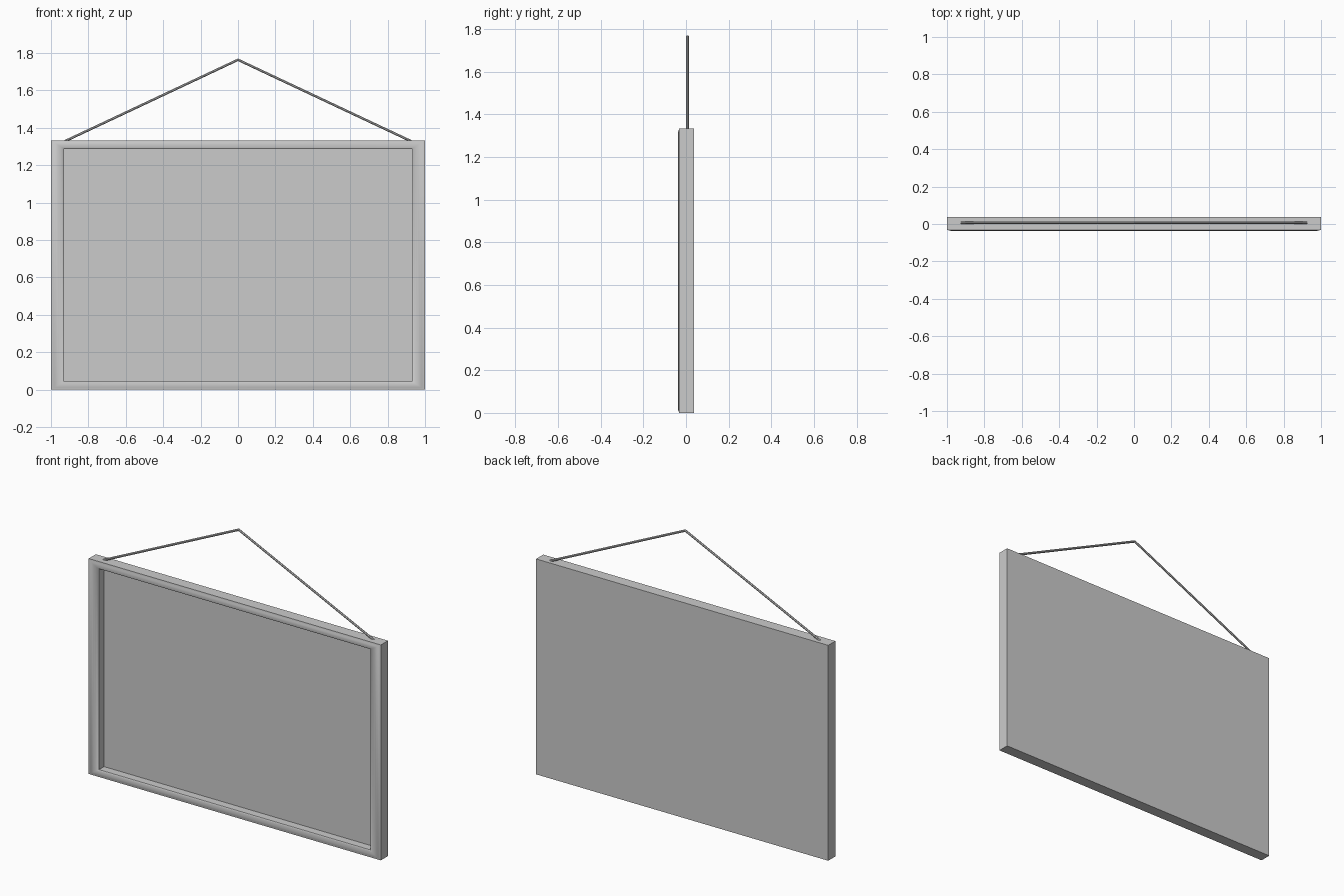
import bpy, bmesh, math
from mathutils import Vector

if "Cube" in bpy.data.objects:
    bpy.data.objects.remove(bpy.data.objects["Cube"])

W, H = 1.0, 1.333          # half width, height
BX, BZ = 0.07, 0.045       # border width at the sides / top and bottom
BACK, PANEL = 0.038, 0.018


def add_object(name, bm, smooth=True):
    bmesh.ops.recalc_face_normals(bm, faces=bm.faces)
    mesh = bpy.data.meshes.new(name)
    bm.to_mesh(mesh)
    bm.free()
    ob = bpy.data.objects.new(name, mesh)
    bpy.context.collection.objects.link(ob)
    if smooth:
        bpy.ops.object.select_all(action='DESELECT')
        ob.select_set(True)
        bpy.context.view_layer.objects.active = ob
        bpy.ops.object.shade_smooth_by_angle(angle=math.radians(30))
    return ob


# board frame: rectangular loops along a moulded profile (inset fraction, y)
profile = [(0, BACK), (0, -0.032), (0.1, -0.033), (0.22, -0.0355),
           (0.36, -0.038), (0.55, -0.0385), (0.74, -0.0375),
           (0.9, -0.035), (1, -0.031), (1, PANEL)]
bm = bmesh.new()
loops = []
for t, y in profile:
    x, z = W - BX * t, BZ * t
    loops.append([bm.verts.new(c) for c in
                  ((-x, y, z), (x, y, z), (x, y, H - z), (-x, y, H - z))])
for a, b in zip(loops, loops[1:]):
    for i in range(4):
        j = (i + 1) % 4
        bm.faces.new((a[i], a[j], b[j], b[i]))
bm.faces.new(loops[0])     # flat back
bm.faces.new(loops[-1])    # recessed writing surface
add_object("board_frame", bm)

# hanging cord: octagonal tube bent over the peak, mitred at the middle
R, CY = 0.007, 0.007
foot, peak = Vector((0.925, CY, 1.329)), Vector((0, CY, 1.764))
d = (peak - foot).normalized()
across = Vector((-d.z, 0, d.x))
if across.z < 0:
    across.negate()
bm = bmesh.new()
rings = []
for side in (1, 0, -1):
    ring = []
    for k in range(8):
        a = k * math.tau / 8 + math.tau / 16
        if side:
            p = foot + across * R * math.cos(a) + Vector((0, R * math.sin(a), 0))
            p.x *= side
        else:
            p = peak + Vector((0, R * math.sin(a), R * math.cos(a) / abs(d.x)))
        ring.append(bm.verts.new(p))
    rings.append(ring)
for a, b in zip(rings, rings[1:]):
    for k in range(8):
        j = (k + 1) % 8
        bm.faces.new((a[k], a[j], b[j], b[k]))
bm.faces.new(rings[0])
bm.faces.new(rings[-1])
add_object("hanging_cord", bm)
